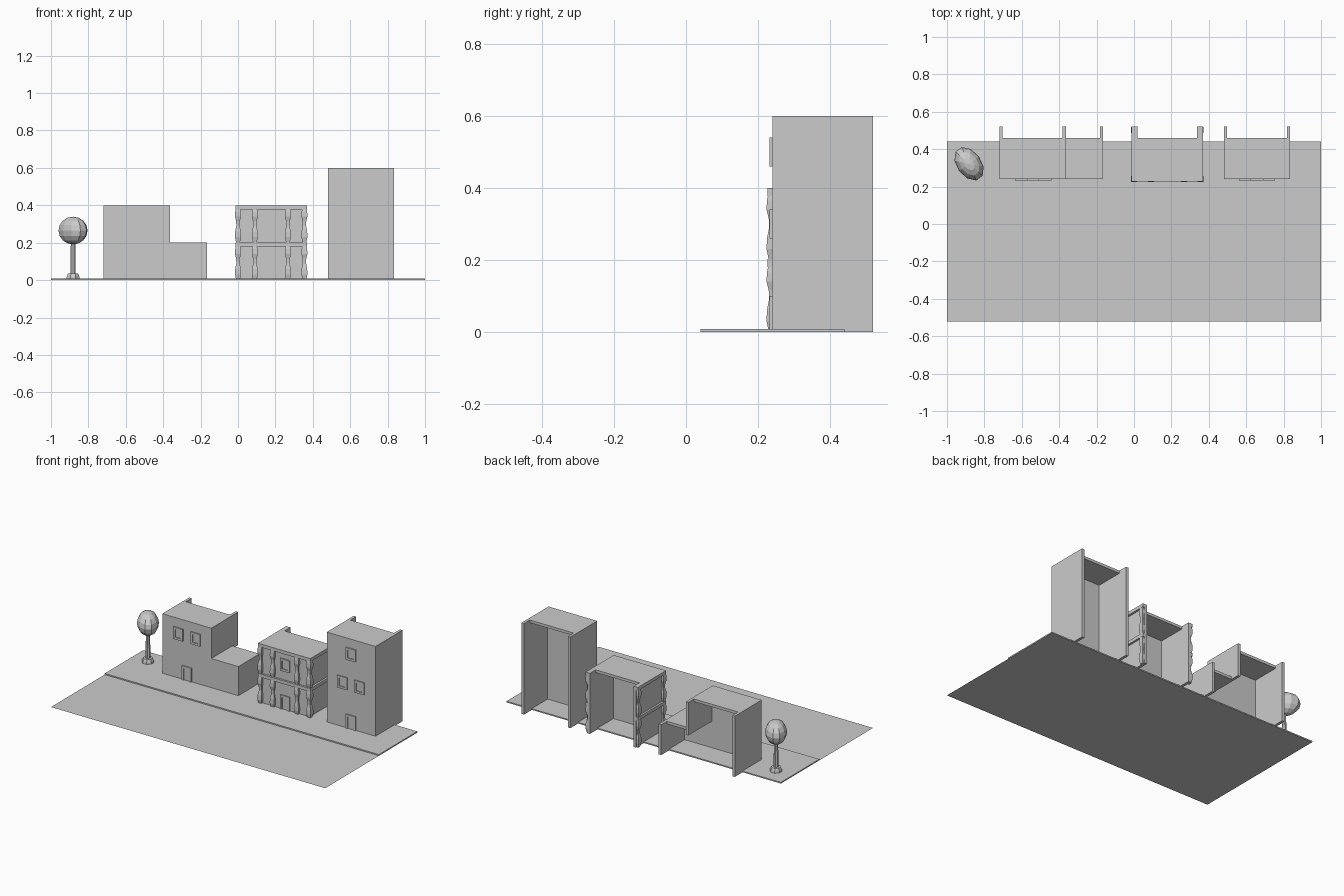
import bpy, bmesh, math
from mathutils import Matrix, Vector

if "Cube" in bpy.data.objects:
    bpy.data.objects.remove(bpy.data.objects["Cube"])

FRONT, ROOF_BACK, BACK, T = 0.24, 0.46, 0.52, 0.018


def add_box(bm, x0, x1, y0, y1, z0, z1):
    c = Vector(((x0 + x1) / 2, (y0 + y1) / 2, (z0 + z1) / 2))
    m = Matrix.Translation(c) @ Matrix.Diagonal((x1 - x0, y1 - y0, z1 - z0, 1))
    bmesh.ops.create_cube(bm, size=1, matrix=m)


def finish(bm, name):
    bmesh.ops.recalc_face_normals(bm, faces=bm.faces)
    me = bpy.data.meshes.new(name)
    bm.to_mesh(me)
    bm.free()
    ob = bpy.data.objects.new(name, me)
    bpy.context.collection.objects.link(ob)
    return ob


def boxes(name, *specs):
    bm = bmesh.new()
    for s in specs:
        add_box(bm, *s)
    return finish(bm, name)


def shell(name, x0, x1, h):
    # front wall, two side fins reaching further back, and a roof slab
    return boxes(name,
                 (x0 + T, x1 - T, FRONT, FRONT + 0.035, 0, h),
                 (x0, x0 + T, FRONT, BACK, 0, h),
                 (x1 - T, x1, FRONT, BACK, 0, h),
                 (x0 + T, x1 - T, FRONT + 0.035, ROOF_BACK, h - T, h))


def framed(name, x, z0, z1, w=0.07, sill=True):
    # raised frame around a slightly recessed panel
    f, y0, y1 = 0.014, FRONT - 0.008, FRONT
    parts = [(x - w / 2, x - w / 2 + f, y0, y1, z0, z1),
             (x + w / 2 - f, x + w / 2, y0, y1, z0, z1),
             (x - w / 2 + f, x + w / 2 - f, y0, y1, z1 - f, z1),
             (x - w / 2 + f, x + w / 2 - f, FRONT - 0.002, y1, z0, z1 - f)]
    if sill:
        parts.append((x - w / 2 + f, x + w / 2 - f, y0, y1, z0, z0 + f))
    return boxes(name, *parts)


def lathe(name, profile, sides, loc=(0, 0, 0)):
    # stacked rings, capped at both ends
    bm = bmesh.new()
    rings = []
    for r, z in profile:
        rings.append([bm.verts.new((loc[0] + r * math.cos((i + 0.5) * math.tau / sides),
                                    loc[1] + r * math.sin((i + 0.5) * math.tau / sides),
                                    loc[2] + z)) for i in range(sides)])
    for a, b in zip(rings, rings[1:]):
        for i in range(sides):
            j = (i + 1) % sides
            bm.faces.new((a[i], a[j], b[j], b[i]))
    bm.faces.new(rings[0])
    bm.faces.new(rings[-1])
    return finish(bm, name)


# road and pavement
bm = bmesh.new()
bm.faces.new([bm.verts.new(p) for p in
              ((-1, -0.52, 0), (1, -0.52, 0), (1, 0.04, 0), (-1, 0.04, 0))])
finish(bm, "road")
boxes("pavement", (-1, 1, 0.04, 0.44, 0, 0.008))

# stepped house: tall part joined to a low annex
x0, xm, x1 = -0.72, -0.363, -0.165
boxes("stepped_house",
      (x0 + T, xm, FRONT, FRONT + 0.035, 0, 0.4),
      (xm, x1 - T, FRONT, FRONT + 0.035, 0, 0.2),
      (x0, x0 + T, FRONT, BACK, 0, 0.4),
      (x1 - T, x1, FRONT, BACK, 0, 0.2),
      (xm - T, xm, FRONT + 0.035, BACK, 0.2 - T, 0.4),
      (x0 + T, xm - T, FRONT + 0.035, ROOF_BACK, 0.4 - T, 0.4),
      (xm, x1 - T, FRONT + 0.035, ROOF_BACK, 0.2 - T, 0.2))
for i, x in enumerate((-0.602, -0.475)):
    framed(f"stepped_house_window_{i}", x, 0.26, 0.34)
framed("stepped_house_door", -0.54, 0.008, 0.1, sill=False)

# ornate house
x0, x1 = 0.0, 0.355
cx = (x0 + x1) / 2
shell("ornate_house", x0, x1, 0.4)
framed("ornate_house_window", cx, 0.26, 0.34)
framed("ornate_house_door", cx, 0.008, 0.1, sill=False)
o = 0.013
for n, z in (("middle", 0.18), ("top", 0.378)):
    boxes(f"{n}_cornice",
          (x0 - o, x1 + o, FRONT - o, FRONT, z, z + 0.022),
          (x0 - o, x0, FRONT, BACK, z, z + 0.022),
          (x1, x1 + o, FRONT, BACK, z, z + 0.022))

# wavy pilasters on the front and at the ends of each side wall
wave = [(0, 0.010), (0.03, 0.016), (0.06, 0.015), (0.09, 0.009),
        (0.115, 0.010), (0.14, 0.016), (0.165, 0.015), (0.185, 0.011)]
spots = [(x0, FRONT), (0.09, FRONT), (0.267, FRONT), (x1, FRONT),
         (x0, BACK - 0.018), (x1, BACK - 0.018)]
for floor in range(2):
    for i, (x, y) in enumerate(spots):
        k = math.sqrt(2)
        lathe(f"pilaster_{floor}_{i}", [(r * k, z) for z, r in wave], 4,
              (x, y, floor * 0.2))

# tower house
shell("tower_house", 0.48, 0.835, 0.6)
for i, (x, z) in enumerate(((0.596, 0.26), (0.72, 0.26), (0.658, 0.46))):
    framed(f"tower_window_{i}", x, z, z + 0.08)
framed("tower_door", 0.658, 0.008, 0.1, sill=False)

# tree: planter collar, trunk and flattened crown
tx, ty = -0.882, 0.322
lathe("tree_base", [(0.038, 0.006), (0.036, 0.02), (0.029, 0.036)], 8, (tx, ty, 0))
lathe("tree_trunk", [(0.015, 0.03), (0.013, 0.2)], 8, (tx, ty, 0))
bm = bmesh.new()
m = (Matrix.Translation((tx, ty, 0.265)) @ Matrix.Rotation(math.radians(-54), 4, 'Z')
     @ Matrix.Diagonal((0.1, 0.066, 0.074, 1)))
bmesh.ops.create_uvsphere(bm, u_segments=10, v_segments=8, radius=1, matrix=m)
finish(bm, "tree_crown")
